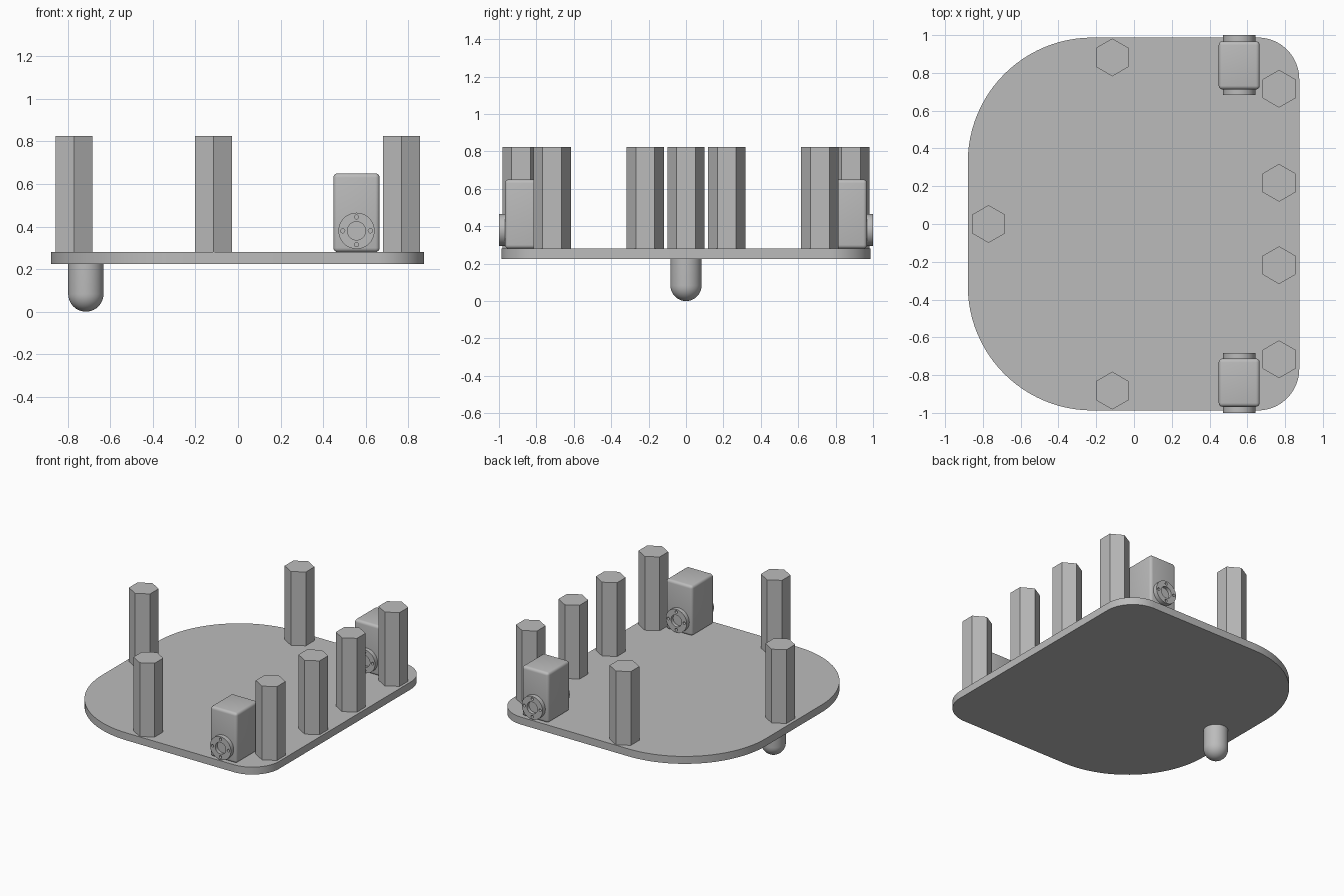
import bpy, bmesh, math
from mathutils import Matrix, Vector

if "Cube" in bpy.data.objects:
    bpy.data.objects.remove(bpy.data.objects["Cube"])

grey = bpy.data.materials.new("mid grey")
grey.diffuse_color = (0.5, 0.5, 0.5, 1)
grey.use_nodes = True
grey.node_tree.nodes["Principled BSDF"].inputs["Base Color"].default_value = grey.diffuse_color


def make_object(name, bm, smooth=True):
    bmesh.ops.recalc_face_normals(bm, faces=bm.faces)
    me = bpy.data.meshes.new(name)
    bm.to_mesh(me)
    bm.free()
    me.materials.append(grey)
    ob = bpy.data.objects.new(name, me)
    bpy.context.collection.objects.link(ob)
    if smooth:
        shade(ob)
    return ob


def shade(ob):
    ob.data.shade_smooth()
    ob.data.set_sharp_from_angle(angle=math.radians(32))


def add_cylinder(bm, centre, radius, depth, sides, rotation=Matrix()):
    bmesh.ops.create_cone(bm, cap_ends=True, segments=sides, radius1=radius,
                          radius2=radius, depth=depth,
                          matrix=Matrix.Translation(centre) @ rotation)


# Base plate: rounded outline with large corners on the left, small on the right
X0, X1, Y, Z0, Z1 = -0.88, 0.875, 0.987, 0.225, 0.28
R_BIG, R_SMALL = 0.66, 0.22
corners = [(X1 - R_SMALL, Y - R_SMALL, R_SMALL, 0),
           (X0 + R_BIG, Y - R_BIG, R_BIG, 90),
           (X0 + R_BIG, -Y + R_BIG, R_BIG, 180),
           (X1 - R_SMALL, -Y + R_SMALL, R_SMALL, 270)]
bm = bmesh.new()
outline = []
for cx, cy, r, start in corners:
    for i in range(25):
        a = math.radians(start + 90 * i / 24)
        outline.append(bm.verts.new((cx + r * math.cos(a), cy + r * math.sin(a), Z0)))
face = bm.faces.new(outline)
top = bmesh.ops.extrude_face_region(bm, geom=[face])["geom"]
bmesh.ops.translate(bm, vec=(0, 0, Z1 - Z0),
                    verts=[v for v in top if isinstance(v, bmesh.types.BMVert)])
make_object("base_plate", bm)

# Hexagonal standoffs
TOP = 0.825
spots = [(-0.77, 0)] + [(x, s * y) for x, y in
                        ((-0.115, 0.882), (0.768, 0.716), (0.768, 0.218)) for s in (1, -1)]
for x, y in spots:
    bm = bmesh.new()
    add_cylinder(bm, (x, y, (Z1 + TOP) / 2), 0.1, TOP - Z1, 6)
    make_object("hex_standoff", bm, smooth=False)

# Ball caster: upright cylinder with a hemispherical end
bm = bmesh.new()
R = 0.083
profile = [(R * math.sin(math.radians(a)), R - R * math.cos(math.radians(a)))
           for a in range(0, 91, 9)] + [(R, Z0), (0, Z0)]
verts = [bm.verts.new((x, 0, z)) for x, z in profile]
edges = [bm.edges.new(pair) for pair in zip(verts, verts[1:])]
bmesh.ops.spin(bm, geom=verts + edges, cent=(0, 0, 0), axis=(0, 0, 1),
               angle=math.tau, steps=40)
bmesh.ops.remove_doubles(bm, verts=bm.verts, dist=1e-5)
bmesh.ops.translate(bm, verts=bm.verts, vec=(-0.715, 0, 0))
make_object("ball_caster", bm)

# Motors: rounded box with a drilled hub on the inner and outer sides
MX, HUB_Z = 0.557, 0.38
turn = Matrix.Rotation(math.radians(90), 4, "X")


def make_hub(side, y_end, outward):
    bm = bmesh.new()
    add_cylinder(bm, (MX, y_end - outward * 0.025, HUB_Z), 0.085, 0.05, 48, turn)
    hub = make_object("motor_hub", bm)

    # Shaft bore and four screw holes
    bm = bmesh.new()
    add_cylinder(bm, (MX, y_end, HUB_Z), 0.043, 0.05, 32, turn)
    for i in range(4):
        a = math.radians(90 * i)
        add_cylinder(bm, (MX + 0.065 * math.cos(a), y_end, HUB_Z + 0.065 * math.sin(a)),
                     0.01, 0.05, 16, turn)
    cutter = make_object("hole_cutter", bm)
    cutter.hide_render = True

    cut = hub.modifiers.new("holes", "BOOLEAN")
    cut.operation, cut.solver, cut.object = "DIFFERENCE", "EXACT", cutter
    bpy.context.view_layer.objects.active = hub
    bpy.ops.object.modifier_apply(modifier=cut.name)
    bpy.data.objects.remove(cutter)
    shade(hub)


for side in (1, -1):
    bm = bmesh.new()
    bmesh.ops.create_cube(bm, size=1, matrix=Matrix.Translation((MX, side * 0.84, 0.465))
                          @ Matrix.Diagonal((0.217, 0.255, 0.37, 1)))
    bmesh.ops.bevel(bm, geom=bm.edges[:], offset=0.02, segments=4, profile=0.5,
                    affect="EDGES")
    make_object("motor_body", bm)
    make_hub(side, side * 1.0, side)
    make_hub(side, side * 0.682, -side)
